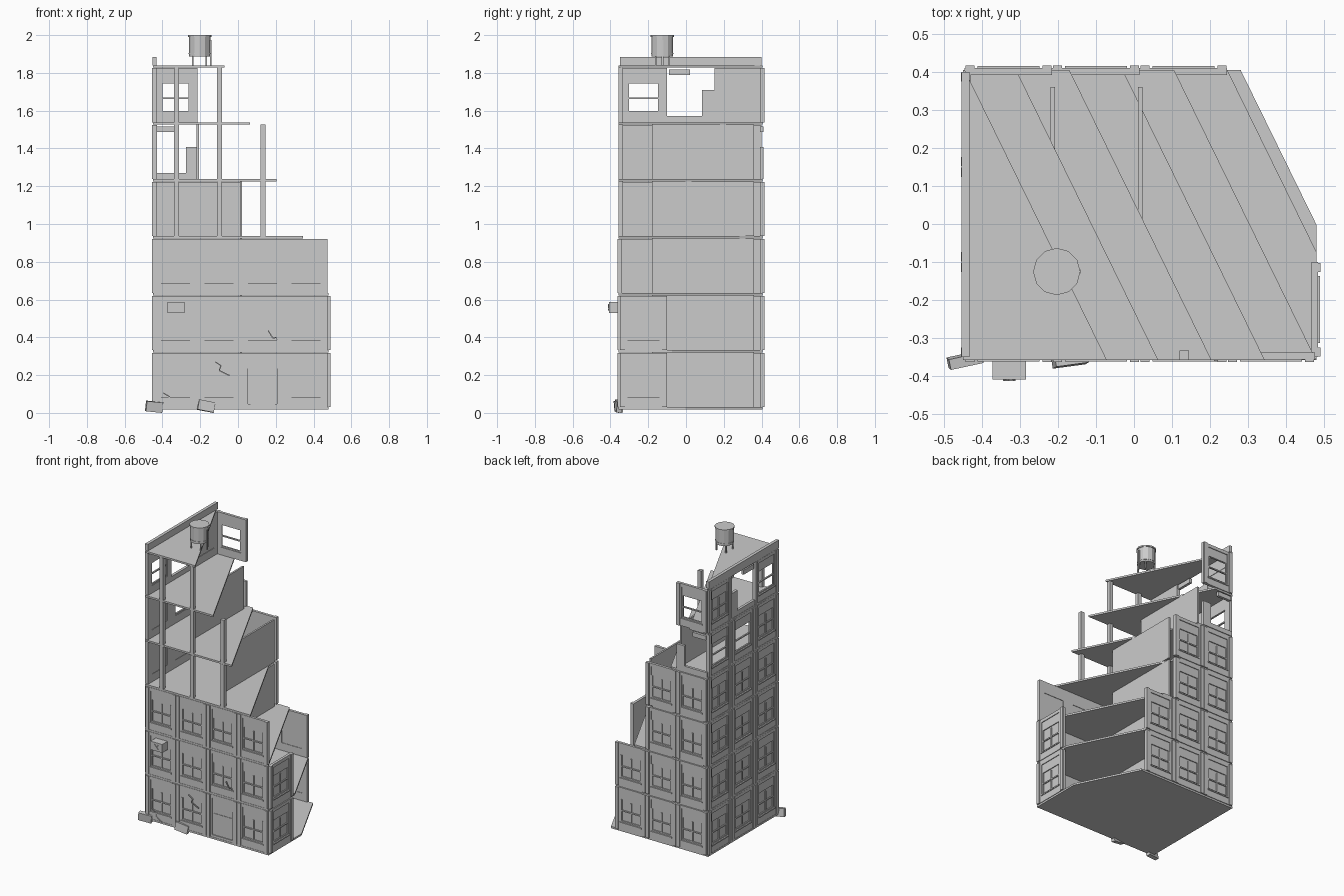
import bpy, bmesh, math
from mathutils import Vector, Matrix

if "Cube" in bpy.data.objects:
    bpy.data.objects.remove(bpy.data.objects["Cube"])

stone = bpy.data.materials.new("plain_grey")
stone.diffuse_color = (0.6, 0.6, 0.6, 1)
stone.use_nodes = True
stone.node_tree.nodes["Principled BSDF"].inputs["Base Color"].default_value = stone.diffuse_color

PITCH = 0.3015          # storey height
BASE = 0.031            # first wall base


def level(k):
    return BASE + PITCH * k


def finish(name, bm):
    bmesh.ops.recalc_face_normals(bm, faces=bm.faces)
    me = bpy.data.meshes.new(name)
    bm.to_mesh(me)
    bm.free()
    me.materials.append(stone)
    ob = bpy.data.objects.new(name, me)
    bpy.context.collection.objects.link(ob)
    return ob


def add_box(bm, lo, hi, frame=None):
    lo, hi = Vector(lo), Vector(hi)
    m = Matrix.Translation((lo + hi) / 2) @ Matrix.Diagonal((*(hi - lo), 1))
    bmesh.ops.create_cube(bm, size=1, matrix=(frame @ m) if frame else m)


def box(name, lo, hi):
    bm = bmesh.new()
    add_box(bm, lo, hi)
    return finish(name, bm)


def wall_frame(origin, along, out):
    # columns: along the wall, outward, up
    m = Matrix.Identity(4)
    for i, v in enumerate((along, out, (0, 0, 1), origin)):
        for r in range(3):
            m[r][i] = v[r]
    return m


def add_bay(bm, f, w, kind):
    """One wall bay; x runs along the wall, y points outward, z is up."""
    t, h = -0.018, 0.287

    def b(x0, x1, z0, z1, y0=t, y1=0.0):
        add_box(bm, (x0, y0, z0), (x1, y1, z1), f)

    if kind == "broken":
        b(0, w, 0, 0.033)
        b(0.74 * w, w, 0.033, 0.17)
        b(0.04 * w, 0.48 * w, 0.25, 0.28)
        return
    a, c = 0.165 * w, 0.835 * w
    z0, z1 = (0.015 if kind == "door" else 0.052), 0.205
    # side strips, sill wall, recessed header and top band
    b(0, a, 0, h)
    b(c, w, 0, h)
    b(a, c, 0, z0)
    b(a, c, z1, 0.265, t, -0.005)
    b(a, c, 0.265, h)
    # pilasters at both ends
    b(0.002, 0.026, 0, h, t, 0.006)
    b(w - 0.026, w - 0.002, 0, h, t, 0.006)
    if kind == "door":
        b(a, c, z0, z1, -0.014, -0.009)
        b(a + 0.012, c - 0.012, z0, 0.16, -0.012, -0.006)
        return
    # projecting sill, then jambs and sash bars
    b(a - 0.004, c + 0.004, z0 - 0.008, z0, 0, 0.005)
    b(a, a + 0.008, z0, z1, -0.014, -0.004)
    b(c - 0.008, c, z0, z1, -0.014, -0.004)
    mid = (z0 + z1) / 2
    b(a, c, mid - 0.004, mid + 0.004, -0.014, -0.004)
    b(a, c, z0, z0 + 0.009, -0.014, -0.004)
    if kind == "glazed":
        b(w / 2 - 0.004, w / 2 + 0.004, z0, z1 - 0.012, -0.013, -0.005)
        b(a, c, z0, z1, -0.015, -0.011)


def wall(name, k, start, along, out, w, kinds):
    bm = bmesh.new()
    for i, kind in enumerate(kinds):
        o = Vector(start) + Vector(along) * w * i
        o.z = level(k)
        add_bay(bm, wall_frame(o, along, out), w, kind)
    finish(f"{name}_{k + 1}", bm)


G = "glazed"
# Front walls on the lower three storeys
for k in range(3):
    wall("front_wall", k, (-0.445, -0.356, 0), (1, 0, 0), (0, -1, 0), 0.23,
         [G, G, "door" if k == 0 else G, G])
# Side wall, full height
side = [[G] * 3] * 4 + [[G, "open", "open"], ["open", "broken", G]]
for k, kinds in enumerate(side):
    wall("left_wall", k, (-0.448, -0.35, 0), (0, 1, 0), (-1, 0, 0), 0.25, kinds)
# Back wall, stepping down toward the ruined corner
back = [[G] * 3] * 2 + [[G] * 2] * 2 + [["broken"], ["open"]]
for k, kinds in enumerate(back):
    wall("back_wall", k, (-0.445, 0.41, 0), (1, 0, 0), (0, 1, 0), 0.23, kinds)
# Short right wall
for k in range(2):
    wall("right_wall", k, (0.484, -0.35, 0), (0, 1, 0), (1, 0, 0), 0.25, [G])

# Floors cut along parallel diagonal breaks
for k, reach in enumerate((0.65, 0.615, 0.475, 0.34, 0.20, 0.06, -0.075)):
    bm = bmesh.new()
    z = level(k)
    add_box(bm, (-0.45, -0.358, z - 0.012), (0.48, 0.405, z))
    n = Vector((1, 0.49, 0))
    res = bmesh.ops.bisect_plane(bm, geom=bm.verts[:] + bm.edges[:] + bm.faces[:],
                                 plane_co=(reach, -0.35, z), plane_no=n,
                                 clear_outer=True)
    cut = [e for e in res["geom_cut"] if isinstance(e, bmesh.types.BMEdge)]
    bmesh.ops.contextual_create(bm, geom=cut)
    finish("roof" if k == 6 else f"floor_{k}", bm)

# Interior partitions
for k in range(5):
    x = -0.213 if k == 4 else 0.016
    box(f"partition_{k + 1}", (x - 0.006, -0.18, level(k)),
        (x + 0.006, 0.36, level(k) + 0.289))

# Exposed columns on the open storeys
for k, xs in ((3, (-0.325, -0.098, 0.132)), (4, (-0.325, -0.098, 0.132)),
              (5, (-0.325, -0.098))):
    for i, x in enumerate(xs):
        box(f"column_{k + 1}_{i}", (x - 0.013, -0.358, level(k)),
            (x + 0.013, -0.333, level(k) + 0.289))

# Parapet on the roof edge
box("parapet", (-0.453, -0.35, level(6)), (-0.432, 0.4, 1.885))

# Roof water tank with lid, hoops, legs and pipe
TX, TY = -0.203, -0.125
bm = bmesh.new()
for r, z0, z1 in ((0.057, 1.888, 1.99), (0.062, 1.99, 2.0), (0.059, 1.9, 1.905)):
    bmesh.ops.create_cone(bm, cap_ends=True, segments=12, radius1=r, radius2=r,
                          depth=z1 - z0,
                          matrix=Matrix.Translation((TX, TY, (z0 + z1) / 2)))
finish("water_tank", bm)
bm = bmesh.new()
for sx in (-1, 1):
    for sy in (-1, 1):
        x, y = TX + sx * 0.036, TY + sy * 0.036
        add_box(bm, (x - 0.004, y - 0.004, level(6)), (x + 0.004, y + 0.004, 1.89))
add_box(bm, (TX + 0.056, TY - 0.005, level(6)), (TX + 0.062, TY + 0.005, 1.975))
finish("tank_legs", bm)

# Cooling unit with a crossed grille
bm = bmesh.new()
add_box(bm, (-0.372, -0.408, 0.53), (-0.284, -0.35, 0.587))
for a in (-0.8, 0.8):
    f = Matrix.Translation((-0.328, -0.41, 0.559)) @ Matrix.Rotation(a, 4, 'Y')
    add_box(bm, (-0.02, -0.003, -0.003), (0.02, 0.003, 0.003), f)
finish("cooling_unit", bm)

# Fallen blocks at the foot of the front
for i, (loc, rot) in enumerate((((-0.444, -0.358, 0.04), (0.1, 0.12, 0.2)),
                                ((-0.168, -0.358, 0.04), (-0.1, 0.18, 0.15)))):
    bm = bmesh.new()
    f = Matrix.Translation(loc)
    for a, ax in zip(rot, 'XYZ'):
        f = f @ Matrix.Rotation(a, 4, ax)
    add_box(bm, (-0.044, -0.014, -0.027), (0.044, 0.014, 0.027), f)
    ob = finish(f"fallen_block_{i}", bm)
    ob.location.z = -min(v.co.z for v in ob.data.vertices)

# Zigzag cracks as thin plates
cracks = (((0.16, 0.435), (0.185, 0.395), (0.2, 0.4), (0.23, 0.36)),
          ((-0.12, 0.27), (-0.09, 0.25), (-0.1, 0.225), (-0.045, 0.198)),
          ((-0.395, 0.105), (-0.36, 0.085), (-0.37, 0.06), (-0.325, 0.03)))
for i, pts in enumerate(cracks):
    bm = bmesh.new()
    for p, q in zip(pts, pts[1:]):
        dx, dz = q[0] - p[0], q[1] - p[1]
        f = Matrix.Translation(((p[0] + q[0]) / 2, -0.358, (p[1] + q[1]) / 2))
        f = f @ Matrix.Rotation(-math.atan2(dz, dx), 4, 'Y')
        half = math.hypot(dx, dz) / 2
        add_box(bm, (-half, -0.003, -0.003), (half, 0.003, 0.003), f)
    finish(f"crack_{i}", bm)
